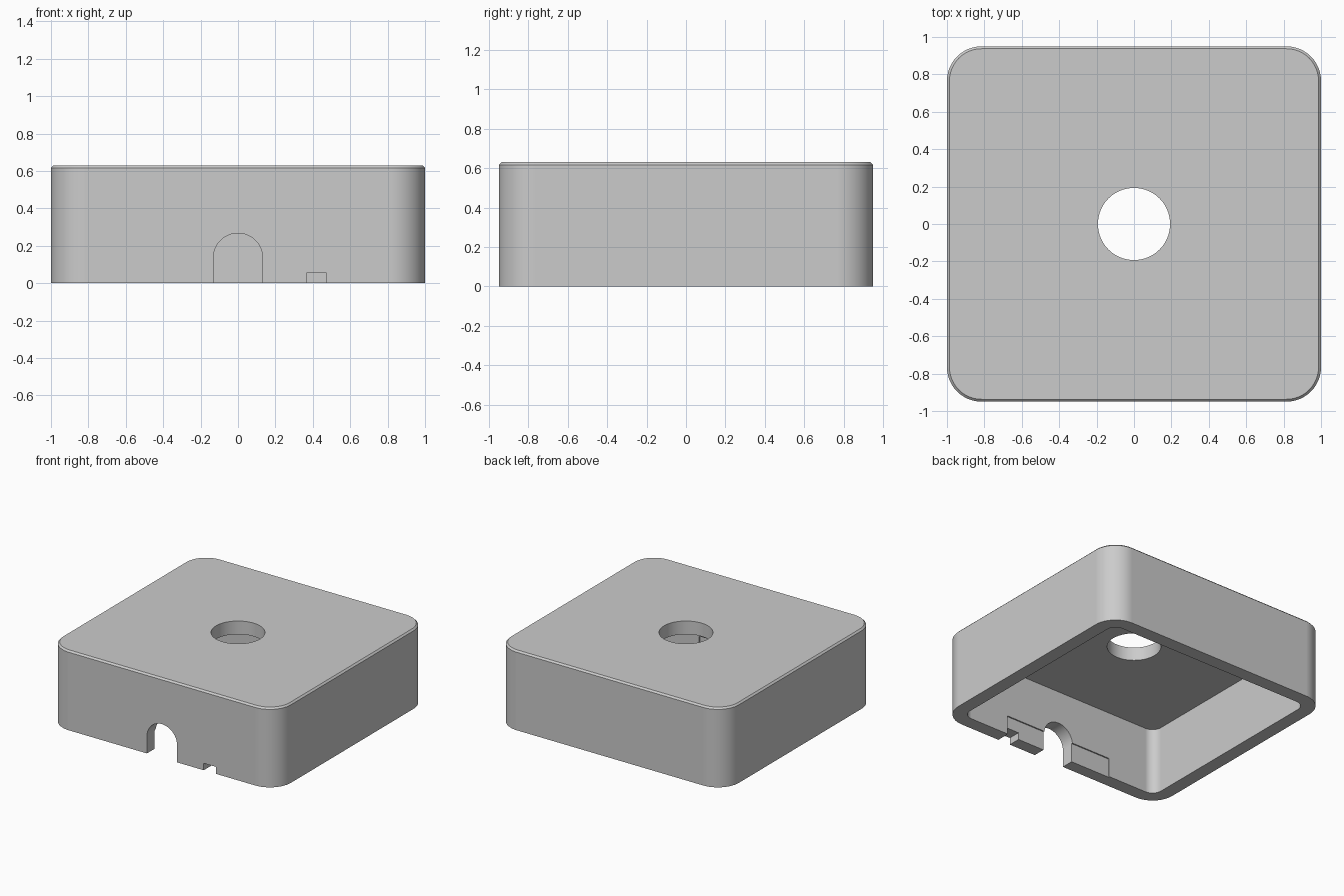
import bpy, bmesh
from math import sin, cos, pi, radians

old = bpy.data.objects.get("Cube")
if old:
    bpy.data.objects.remove(old, do_unlink=True)

HX, HY, H = 1.0, 0.95, 0.63      # half width, half depth, height
WALL, ROOF, R = 0.107, 0.105, 0.185
CHAMFER = 0.013


def material(name, value):
    mat = bpy.data.materials.new(name)
    mat.use_nodes = True
    colour = (value, value, value, 1)
    mat.diffuse_color = colour
    mat.node_tree.nodes["Principled BSDF"].inputs["Base Color"].default_value = colour
    return mat


def rounded_rect(hx, hy, r, steps=12):
    """Counter-clockwise outline of a rectangle with round corners."""
    points = []
    for i, (sx, sy) in enumerate([(1, 1), (-1, 1), (-1, -1), (1, -1)]):
        for k in range(steps + 1):
            a = (i + k / steps) * pi / 2
            points.append((sx * (hx - r) + r * cos(a), sy * (hy - r) + r * sin(a)))
    return points


def loft(name, rings):
    """Closed solid through rings of equal point count."""
    bm = bmesh.new()
    loops = [[bm.verts.new(p) for p in ring] for ring in rings]
    n = len(loops[0])
    for low, high in zip(loops, loops[1:]):
        for i in range(n):
            j = (i + 1) % n
            bm.faces.new((low[i], low[j], high[j], high[i]))
    bm.faces.new(loops[0][::-1])
    bm.faces.new(loops[-1])
    bmesh.ops.recalc_face_normals(bm, faces=bm.faces)
    mesh = bpy.data.meshes.new(name)
    bm.to_mesh(mesh)
    bm.free()
    obj = bpy.data.objects.new(name, mesh)
    bpy.context.collection.objects.link(obj)
    return obj


def upright(name, outline, z0, z1):
    return loft(name, [[(x, y, z) for x, y in outline] for z in (z0, z1)])


def through_front(name, outline, y0, y1):
    return loft(name, [[(x, y, z) for x, z in outline] for y in (y0, y1)])


def opening(x0, x1, top):
    return [(x0, -0.1), (x1, -0.1), (x1, top), (x0, top)]


# Outer shell with a chamfered top rim
sections = [(0, 0), (H - CHAMFER, 0), (H, CHAMFER)]
shell = loft("enclosure_shell", [
    [(x, y, z) for x, y in rounded_rect(HX - d, HY - d, R - d)] for z, d in sections])
shell.data.materials.append(material("matte grey", 0.6))

# Hollow underside and round hole in the roof
cavity = upright("cavity_cutter", rounded_rect(HX - WALL, HY - WALL, R - WALL), -0.1, H - ROOF)
circle = [(0.193 * cos(a * pi / 32), 0.193 * sin(a * pi / 32)) for a in range(64)]
hole = upright("top_hole_cutter", circle, 0.3, 0.8)

# Arched cable opening, small slot and shallow inner recess in the front wall
AR = 0.132
arch_outline = [(-AR, -0.1), (AR, -0.1)] + [
    (AR * cos(a * pi / 24), 0.135 + AR * sin(a * pi / 24)) for a in range(25)]
arch = through_front("arch_cutter", arch_outline, -1.1, -0.7)
slot = through_front("slot_cutter", opening(0.365, 0.472, 0.055), -1.1, -0.7)
recess = through_front("recess_cutter", opening(-0.475, 0.475, 0.15), WALL - HY - 0.01, -0.7)

# Apply the cuts in turn
bpy.ops.object.select_all(action="DESELECT")
bpy.context.view_layer.objects.active = shell
shell.select_set(True)
for cutter in (cavity, hole, recess, arch, slot):
    cutter.hide_render = True
    mod = shell.modifiers.new(cutter.name, "BOOLEAN")
    mod.operation = "DIFFERENCE"
    mod.solver = "EXACT"
    mod.object = cutter
    bpy.ops.object.modifier_apply(modifier=mod.name)
    bpy.data.objects.remove(cutter, do_unlink=True)

# Smooth corners, crisp edges, flat walls
bpy.ops.object.shade_smooth_by_angle(angle=radians(30))
normals = shell.modifiers.new("flat_walls", "WEIGHTED_NORMAL")
normals.keep_sharp = True
